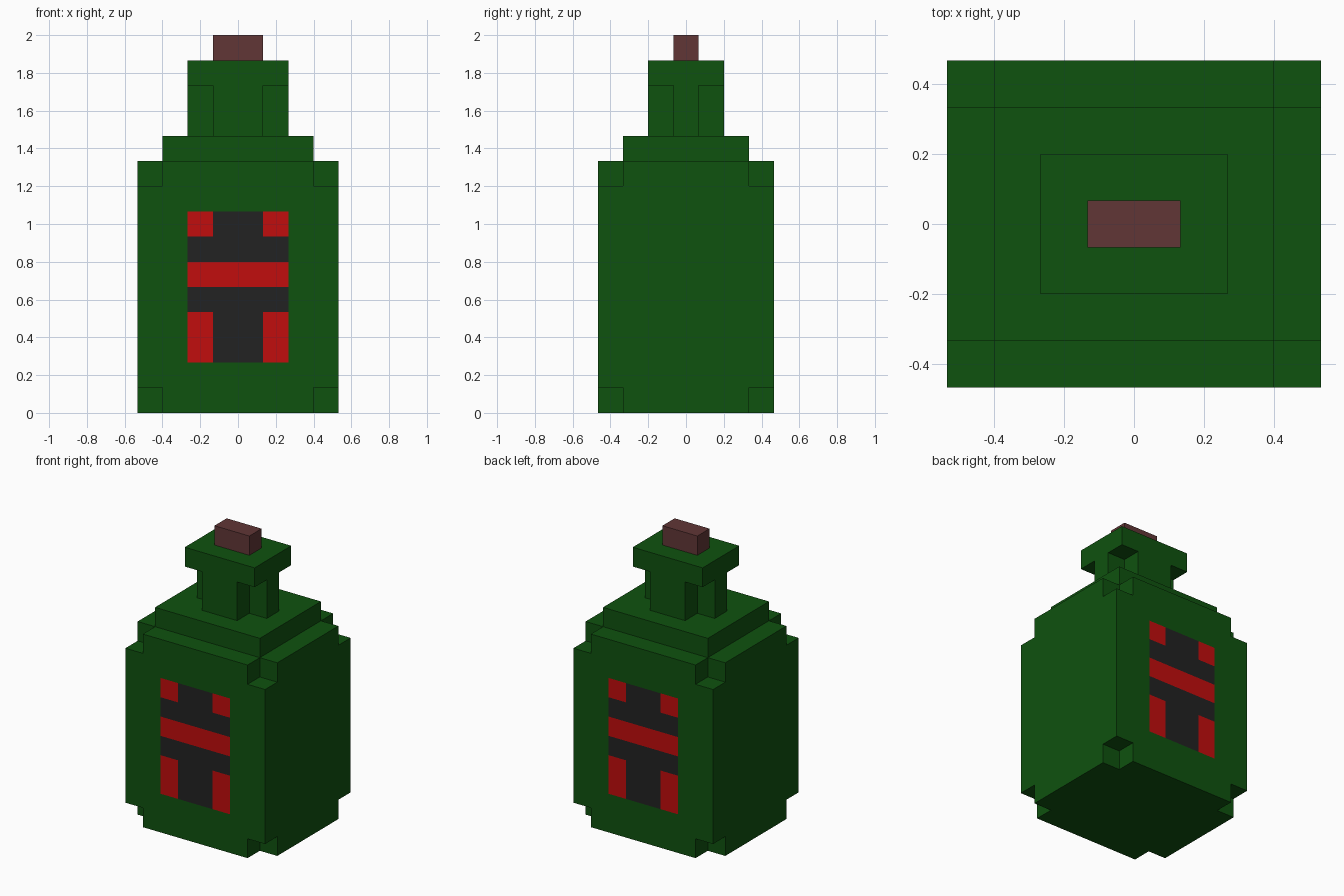
import bpy
import bmesh
from itertools import product

cube = bpy.data.objects.get("Cube")
if cube:
    bpy.data.objects.remove(cube, do_unlink=True)

U = 2 / 15  # one block


def material(name, rgb):
    m = bpy.data.materials.new(name)
    m.use_nodes = True
    m.diffuse_color = (*rgb, 1)
    bsdf = next(n for n in m.node_tree.nodes if n.type == 'BSDF_PRINCIPLED')
    bsdf.inputs["Base Color"].default_value = (*rgb, 1)
    bsdf.inputs["Roughness"].default_value = 0.9
    return m


GREEN = material("bottle green", (0.0048, 0.084, 0.0048))
BLACK = material("label black", (0.016, 0.016, 0.016))
RED = material("label red", (0.533, 0.004, 0.004))
CORK = material("cork brown", (0.119, 0.037, 0.037))


def block_solid(name, cuts, materials, keep=lambda x, y, z: True,
                paint=lambda c, axis: 0):
    """Closed shell around the kept cells of a grid given by cuts in block units."""
    cells = set()
    for i in product(*(range(len(c) - 1) for c in cuts)):
        mid = [(cuts[a][i[a]] + cuts[a][i[a] + 1]) / 2 for a in range(3)]
        if keep(*mid):
            cells.add(i)
    bm = bmesh.new()
    verts = {}

    def vert(key):
        if key not in verts:
            verts[key] = bm.verts.new([cuts[a][key[a]] * U for a in range(3)])
        return verts[key]

    for cell, axis, side in product(sorted(cells), range(3), (0, 1)):
        neighbour = list(cell)
        neighbour[axis] += 2 * side - 1
        if tuple(neighbour) in cells:
            continue
        b, c = (axis + 1) % 3, (axis + 2) % 3
        ring = []
        for db, dc in ((0, 0), (1, 0), (1, 1), (0, 1)):
            key = list(cell)
            key[axis] += side
            key[b] += db
            key[c] += dc
            ring.append(vert(tuple(key)))
        face = bm.faces.new(ring if side else ring[::-1])
        face.material_index = paint(face.calc_center_median() / U, axis)
    mesh = bpy.data.meshes.new(name)
    bm.to_mesh(mesh)
    bm.free()
    for m in materials:
        mesh.materials.append(m)
    ob = bpy.data.objects.new(name, mesh)
    bpy.context.collection.objects.link(ob)
    return ob


# Body: the eight corner blocks are missing
def body_keep(x, y, z):
    return not (abs(x) > 3 and abs(y) > 2.5 and (z < 1 or z > 9))


# Label on front and back: black panel, red stripe and red corner patches
def label_paint(c, axis):
    if axis != 1 or abs(c.y) < 3.4 or abs(c.x) > 2 or not 2 < c.z < 8:
        return 0
    stripe = 5 < c.z < 6
    patch = abs(c.x) > 1 and (c.z < 4 or c.z > 7)
    return 2 if stripe or patch else 1


block_solid("bottle_body",
            [(-4, -3, -2, -1, 1, 2, 3, 4), (-3.5, -2.5, 2.5, 3.5),
             (0, 1, 2, 4, 5, 6, 7, 8, 9, 10)],
            [GREEN, BLACK, RED], body_keep, label_paint)

# Shoulder step
block_solid("bottle_shoulder", [(-3, 3), (-2.5, 2.5), (10, 11)], [GREEN])

# Neck: cross-shaped shaft under a full rectangular lip
block_solid("bottle_neck",
            [(-2, -1, 1, 2), (-1.5, -0.5, 0.5, 1.5), (11, 13, 14)], [GREEN],
            lambda x, y, z: z > 13 or abs(x) < 1 or abs(y) < 0.5)

# Cork
block_solid("cork", [(-1, 1), (-0.5, 0.5), (14, 15)], [CORK])
